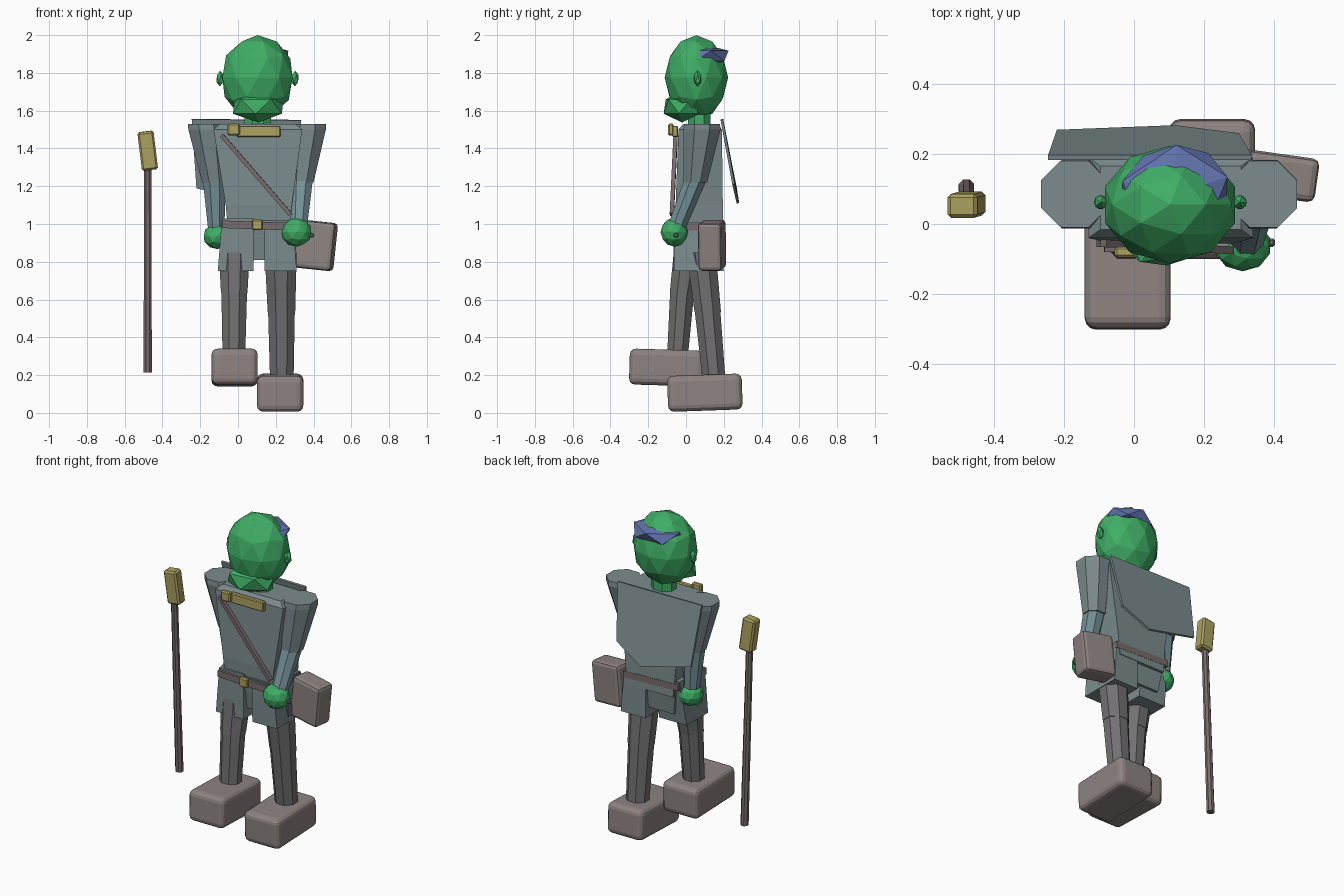
import bpy, bmesh
from math import sin, cos, pi, radians
from mathutils import Vector


def mat(name, r, g, b):
    m = bpy.data.materials.new(name)
    m.diffuse_color = (r, g, b, 1)
    return m


SKIN = mat("green skin", 0.05, 0.42, 0.13)
CLOTH = mat("grey cloth", 0.20, 0.26, 0.27)
SLEEVE = mat("blue grey cloth", 0.18, 0.29, 0.32)
LEGS = mat("leg grey", 0.17, 0.165, 0.17)
LEATHER = mat("leather", 0.27, 0.23, 0.22)
STRAP = mat("strap", 0.19, 0.15, 0.15)
GOLD = mat("dull gold", 0.42, 0.36, 0.12)
BLUE = mat("blue hair", 0.12, 0.17, 0.42)


def finish(name, bm, m):
    bmesh.ops.recalc_face_normals(bm, faces=bm.faces)
    me = bpy.data.meshes.new(name)
    bm.to_mesh(me)
    bm.free()
    me.materials.append(m)
    ob = bpy.data.objects.new(name, me)
    bpy.context.collection.objects.link(ob)
    return ob


def box(name, c, size, m, rot=(0, 0, 0), bevel=0.0, seg=1):
    bm = bmesh.new()
    bmesh.ops.create_cube(bm, size=1)
    bmesh.ops.scale(bm, vec=size, verts=bm.verts)
    if bevel:
        bmesh.ops.bevel(bm, geom=bm.edges[:], offset=bevel, segments=seg,
                        profile=0.5, affect='EDGES')
    ob = finish(name, bm, m)
    ob.location = c
    ob.rotation_euler = [radians(a) for a in rot]
    return ob


def ball(name, c, size, m, sub=2, rot=(0, 0, 0)):
    bm = bmesh.new()
    bmesh.ops.create_icosphere(bm, subdivisions=sub, radius=1)
    ob = finish(name, bm, m)
    ob.location = c
    ob.scale = size
    ob.rotation_euler = [radians(a) for a in rot]
    return ob


def loft(name, rings, m, sides=8):
    """Rings are (x, y, z, half width, half depth); four sides give a box."""
    bm = bmesh.new()
    k = 1 / cos(pi / sides)
    loops = []
    for x, y, z, rx, ry in rings:
        loops.append([bm.verts.new((x + k * rx * cos(2 * pi * (i + .5) / sides),
                                    y + k * ry * sin(2 * pi * (i + .5) / sides), z))
                      for i in range(sides)])
    for a, b in zip(loops, loops[1:]):
        for i in range(sides):
            j = (i + 1) % sides
            bm.faces.new((a[i], a[j], b[j], b[i]))
    bm.faces.new(loops[0])
    bm.faces.new(loops[-1])
    return finish(name, bm, m)


# Head, jaw, ears, hair and neck
ball("head", (0.103, 0.055, 1.775), (0.195, 0.168, 0.225), SKIN)
ball("jaw", (0.107, -0.02, 1.622), (0.157, 0.105, 0.085), SKIN, 1, (0, 0, 18))
for side, x in (("left", -0.095), ("right", 0.302)):
    ball(side + "_ear", (x, 0.062, 1.77), (0.022, 0.022, 0.042), SKIN, 1)
ball("hair", (0.115, 0.085, 1.89), (0.178, 0.155, 0.062), BLUE, 1, (0, 0, 18))
loft("neck", [(0.105, 0.07, 1.48, 0.07, 0.06), (0.105, 0.07, 1.6, 0.07, 0.06)], SKIN)

# Torso and tunic skirt
loft("torso", [(0.11, 0.075, 0.93, 0.16, 0.125), (0.11, 0.07, 1.1, 0.175, 0.125),
               (0.105, 0.075, 1.50, 0.235, 0.115),
               (0.105, 0.075, 1.53, 0.20, 0.09)], CLOTH, 4)
loft("pelvis", [(0.105, 0.07, 0.81, 0.14, 0.10), (0.105, 0.065, 1.02, 0.17, 0.128)],
     CLOTH, 4)
loft("left_skirt", [(-0.012, 0.04, 0.75, 0.095, 0.105),
                    (0.00, 0.06, 1.03, 0.085, 0.125)], CLOTH, 4)
loft("right_skirt", [(0.226, 0.07, 0.75, 0.085, 0.13),
                     (0.215, 0.065, 1.01, 0.075, 0.13)], CLOTH, 4)

# Belt, buckle, diagonal strap and gold collar clasp
box("belt", (0.105, 0.06, 0.992), (0.38, 0.28, 0.04), STRAP, (0, 2, 0))
box("buckle", (0.102, -0.083, 0.995), (0.055, 0.03, 0.055), GOLD, bevel=0.006)
strap_a, strap_b = Vector((-0.087, -0.055, 1.47)), Vector((0.277, -0.075, 1.05))
strap = box("chest_strap", (strap_a + strap_b) / 2,
            (0.022, 0.022, (strap_b - strap_a).length), STRAP)
strap.rotation_euler = (strap_b - strap_a).to_track_quat('Z', 'Y').to_euler()
box("collar_bar", (0.11, -0.058, 1.49), (0.23, 0.03, 0.06), GOLD, bevel=0.005)
box("collar_clasp", (-0.023, -0.08, 1.50), (0.065, 0.03, 0.062), GOLD, bevel=0.007)

# Arms and hands
loft("left_upper_arm", [(-0.17, 0.085, 1.53, 0.095, 0.095),
                        (-0.165, 0.085, 1.50, 0.098, 0.098),
                        (-0.125, 0.098, 1.22, 0.065, 0.065)], CLOTH)
loft("left_forearm", [(-0.125, 0.098, 1.24, 0.062, 0.062),
                      (-0.115, 0.11, 0.96, 0.042, 0.042)], SLEEVE)
ball("left_hand", (-0.11, 0.11, 0.935), (0.075, 0.075, 0.068), SKIN)
loft("right_upper_arm", [(0.37, 0.085, 1.53, 0.095, 0.095),
                         (0.367, 0.085, 1.50, 0.098, 0.098),
                         (0.335, 0.05, 1.22, 0.065, 0.062)], CLOTH)
loft("right_forearm", [(0.335, 0.052, 1.24, 0.062, 0.06),
                       (0.32, -0.05, 0.98, 0.045, 0.05)], SLEEVE)
ball("right_hand", (0.31, -0.062, 0.957), (0.082, 0.073, 0.077), SKIN)
box("grip", (0.34, -0.053, 0.94), (0.125, 0.024, 0.024), STRAP, bevel=0.006)

# Legs: thigh and shin as overlapping tapered tubes
loft("left_thigh", [(-0.02, 0.01, 0.85, 0.082, 0.075),
                    (-0.02, -0.02, 0.635, 0.07, 0.066)], LEGS)
loft("left_shin", [(-0.02, -0.02, 0.645, 0.068, 0.064),
                   (-0.022, -0.045, 0.30, 0.06, 0.055)], LEGS)
loft("right_thigh", [(0.226, 0.08, 0.85, 0.085, 0.078),
                     (0.23, 0.115, 0.535, 0.073, 0.07)], LEGS)
loft("right_shin", [(0.23, 0.113, 0.55, 0.071, 0.068),
                    (0.232, 0.15, 0.16, 0.062, 0.06)], LEGS)

# Boots
box("left_boot", (-0.018, -0.102, 0.24), (0.245, 0.395, 0.19), LEATHER,
    (-1.7, 0, 0), 0.032, 3)
box("right_boot", (0.223, 0.1, 0.107), (0.245, 0.395, 0.19), LEATHER,
    (2, 0, 0), 0.032, 3)

# Satchel on the hip
box("satchel", (0.41, 0.138, 0.887), (0.205, 0.125, 0.255), LEATHER,
    (0, 6, -8), 0.02, 2)

# Back cape: one panel given a thin solid depth
bm = bmesh.new()
bm.faces.new([bm.verts.new(p) for p in (
    (-0.245, 0.19, 1.555), (0.335, 0.19, 1.55), (0.30, 0.252, 1.21),
    (0.118, 0.275, 1.11), (-0.22, 0.262, 1.19))])
cape = finish("cape", bm, CLOTH)
solid = cape.modifiers.new("thickness", 'SOLIDIFY')
solid.thickness = 0.014
solid.offset = 0

# Mallet standing to the side: shaft and block head
loft("mallet_shaft", [(-0.478, 0.105, 0.215, 0.022, 0.022),
                      (-0.478, 0.055, 1.32, 0.019, 0.019)], STRAP)
box("mallet_head", (-0.478, 0.055, 1.388), (0.086, 0.068, 0.205), GOLD,
    (2, -7, 0), 0.01, 1)
